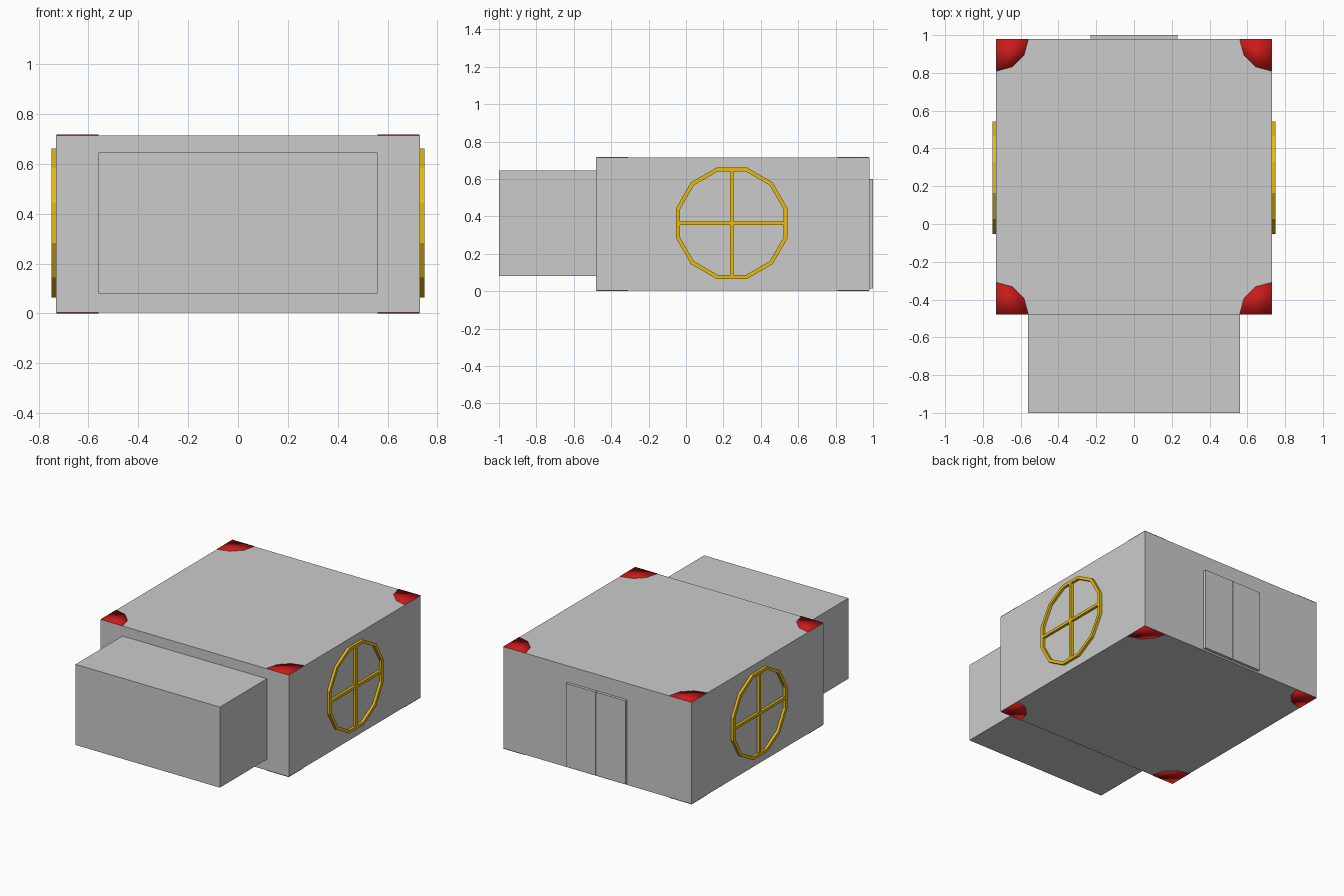
import bpy, bmesh
from math import sin, cos, pi

if "Cube" in bpy.data.objects:
    bpy.data.objects.remove(bpy.data.objects["Cube"])


def material(name, color):
    m = bpy.data.materials.new(name)
    m.diffuse_color = color
    m.use_nodes = True
    m.node_tree.nodes["Principled BSDF"].inputs["Base Color"].default_value = m.diffuse_color
    return m


RED = material("red", (0.6, 0.01, 0.01, 1))
GOLD = material("gold", (0.8, 0.5, 0.005, 1))


def finish(name, bm, mat=None, smooth=False):
    bmesh.ops.recalc_face_normals(bm, faces=bm.faces)
    me = bpy.data.meshes.new(name)
    bm.to_mesh(me)
    bm.free()
    ob = bpy.data.objects.new(name, me)
    bpy.context.collection.objects.link(ob)
    if mat:
        me.materials.append(mat)
    for p in me.polygons:
        p.use_smooth = smooth
    return ob


def add_box(bm, x, y, z):
    vs = bmesh.ops.create_cube(bm, size=1)["verts"]
    for v in vs:
        for i, (a, b) in enumerate((x, y, z)):
            v.co[i] = a if v.co[i] < 0 else b


def box(name, x, y, z, mat=None):
    bm = bmesh.new()
    add_box(bm, x, y, z)
    return finish(name, bm, mat)


# Main body and front block
X, Y0, Y1, H = 0.73, -0.48, 0.98, 0.718
box("main_body", (-X, X), (Y0, Y1), (0.003, H - 0.003))
box("front_block", (-0.56, 0.56), (-1.0, Y0), (0.08, 0.645))

# Double door on the back
box("door_left", (-0.23, -0.001), (Y1, 1.0), (0.015, 0.6))
box("door_right", (0.001, 0.23), (Y1, 1.0), (0.015, 0.6))


# Quarter-round corner posts, showing at the top and bottom
def corner_post(name, sx, cy, sy, r=0.17):
    bm = bmesh.new()
    cx, cy = sx * (X - 0.001), cy + sy * 0.001
    pts = [(cx, cy)] + [(cx - sx * r * cos(i * pi / 6), cy + sy * r * sin(i * pi / 6))
                        for i in range(4)]
    base = bm.faces.new([bm.verts.new((x, y, 0)) for x, y in pts])
    top = bmesh.ops.extrude_face_region(bm, geom=[base], use_keep_orig=True)["geom"]
    for v in top:
        if isinstance(v, bmesh.types.BMVert):
            v.co.z = H
    finish(name, bm, RED, smooth=True)


for sx, side in ((-1, "left"), (1, "right")):
    corner_post("corner_post_front_" + side, sx, Y0, 1)
    corner_post("corner_post_back_" + side, sx, Y1, -1)

# Twelve-sided wheels with cross spokes on both sides
WY, WZ, R, W, T = 0.245, 0.363, 0.309, 0.022, 0.018
for sx, side in ((-1, "left"), (1, "right")):
    bm = bmesh.new()
    xa, xb = sx * X, sx * (X + T)
    section = ((R, xa), (R, xb), (R - W, xb), (R - W, xa))
    rings = []
    for i in range(12):
        a = (i + 0.5) * pi / 6
        rings.append([bm.verts.new((x, WY + r * cos(a), WZ + r * sin(a))) for r, x in section])
    for i in range(12):
        p, q = rings[i], rings[(i + 1) % 12]
        for j in range(4):
            k = (j + 1) % 4
            bm.faces.new((p[j], p[k], q[k], q[j]))
    finish("wheel_rim_" + side, bm, GOLD)
    xs, L, h = sorted((xa, xb)), 0.28, 0.01
    box("wheel_spoke_upright_" + side, xs, (WY - h, WY + h), (WZ - L, WZ + L), GOLD)
    box("wheel_spoke_level_" + side, xs, (WY - L, WY + L), (WZ - h, WZ + h), GOLD)
